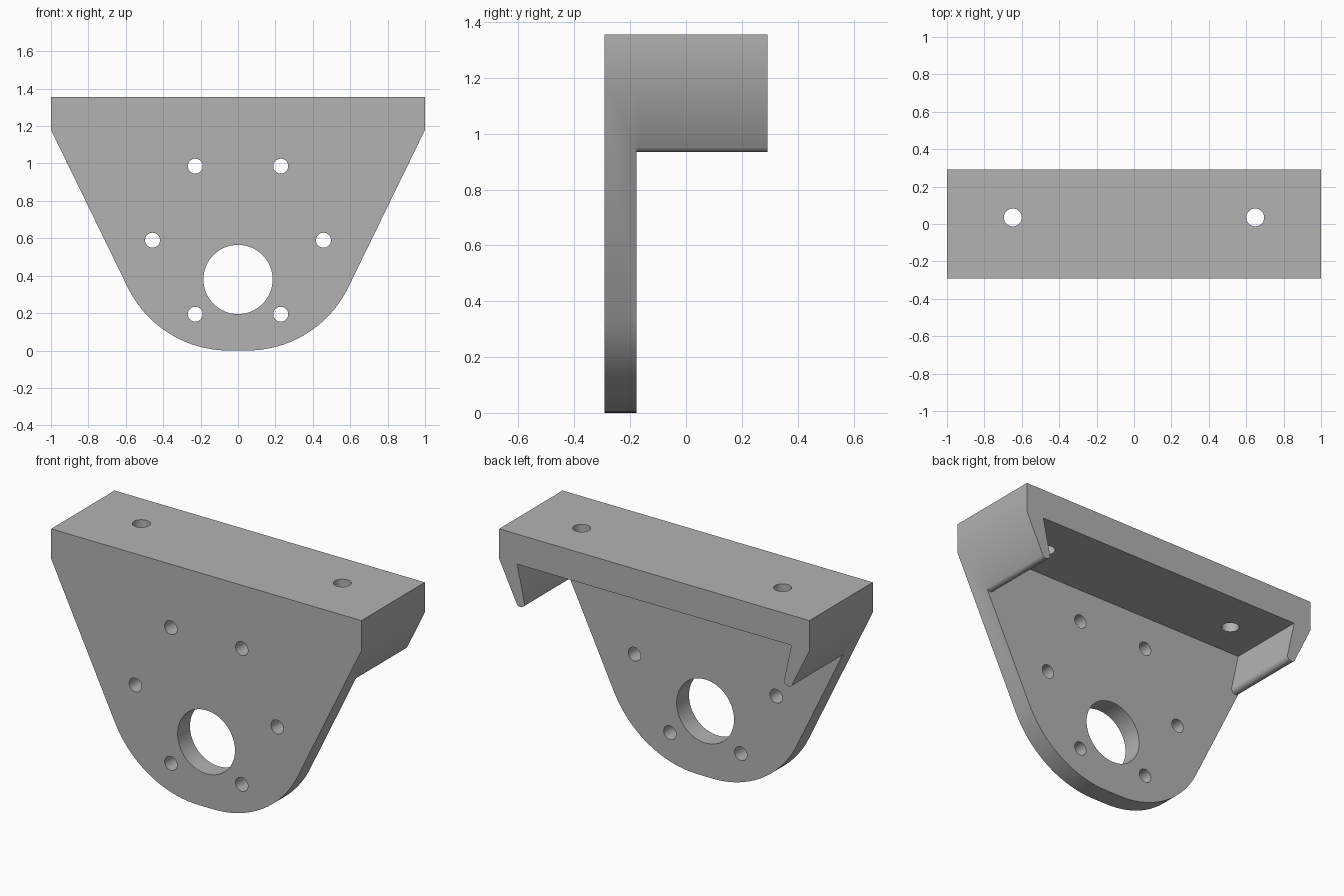
import bpy
import bmesh
from math import sin, cos, radians, pi
from mathutils import Matrix

if "Cube" in bpy.data.objects:
    bpy.data.objects.remove(bpy.data.objects["Cube"], do_unlink=True)

TOP, SHOULDER = 1.355, 1.18
FRONT, STEP, BACK = -0.292, -0.178, 0.292
SLOPE = 26  # lean of the tapered sides, in degrees

grey = bpy.data.materials.new("plain grey")
grey.use_nodes = True
colour = (0.45, 0.45, 0.45, 1)
grey.diffuse_color = colour
grey.node_tree.nodes["Principled BSDF"].inputs["Base Color"].default_value = colour


def arc(cx, cz, r, start, end, steps):
    angles = [radians(start + (end - start) * i / steps) for i in range(steps + 1)]
    return [(cx + r * cos(a), cz + r * sin(a)) for a in angles]


def mirrored(half):
    return half + [(-x, z) for x, z in reversed(half)]


def new_object(name, bm):
    bmesh.ops.recalc_face_normals(bm, faces=bm.faces)
    mesh = bpy.data.meshes.new(name)
    bm.to_mesh(mesh)
    bm.free()
    mesh.materials.append(grey)
    obj = bpy.data.objects.new(name, mesh)
    bpy.context.collection.objects.link(obj)
    return obj


def extrude_profile(name, outline, y0, y1):
    bm = bmesh.new()
    face = bm.faces.new([bm.verts.new((x, y0, z)) for x, z in outline])
    grown = bmesh.ops.extrude_face_region(bm, geom=[face])["geom"]
    verts = [v for v in grown if isinstance(v, bmesh.types.BMVert)]
    bmesh.ops.translate(bm, verts=verts, vec=(0, y1 - y0, 0))
    return new_object(name, bm)


def combine(target, other, operation):
    mod = target.modifiers.new(operation.lower(), "BOOLEAN")
    mod.operation, mod.object, mod.solver = operation, other, "EXACT"
    bpy.context.view_layer.objects.active = target
    bpy.ops.object.modifier_apply(modifier=mod.name)
    bpy.data.objects.remove(other, do_unlink=True)


def drill(target, x, y, z, radius, depth, sides, upright=False):
    bm = bmesh.new()
    turn = Matrix() if upright else Matrix.Rotation(pi / 2, 4, "X")
    bmesh.ops.create_cone(bm, cap_ends=True, segments=sides, radius1=radius,
                          radius2=radius, depth=depth,
                          matrix=Matrix.Translation((x, y, z)) @ turn)
    cutter = new_object("hole_cutter", bm)
    cutter.hide_render = True
    combine(target, cutter, "DIFFERENCE")


# Tapered front plate with a rounded foot
plate_half = [(1, TOP), (1, SHOULDER)] + arc(0.05, 0.6, 0.6, -SLOPE, -90, 20)
bracket = extrude_profile("mounting_bracket", mirrored(plate_half), FRONT, STEP)

# Top channel with round-tipped clip legs
leg_tip = arc(0.864, 0.962, 0.027, -SLOPE, -191, 12)
channel_half = [(1, TOP), (1, SHOULDER)] + leg_tip + [(0.884, SHOULDER)]
channel = extrude_profile("top_channel", mirrored(channel_half), STEP, BACK)
combine(bracket, channel, "UNION")

# Shaft opening and ring of six screw holes through the plate
drill(bracket, 0, STEP, 0.38, 0.185, 0.6, 64)
for i in range(6):
    a = i * pi / 3
    drill(bracket, 0.457 * cos(a), STEP, 0.59 + 0.457 * sin(a), 0.04, 0.6, 32)

# Two vertical screw holes through the channel roof
for x in (-0.648, 0.648):
    drill(bracket, x, 0.035, TOP, 0.048, 0.6, 32, upright=True)

bpy.ops.object.select_all(action="DESELECT")
bracket.select_set(True)
bpy.context.view_layer.objects.active = bracket
bpy.ops.object.shade_smooth_by_angle(angle=radians(30))
